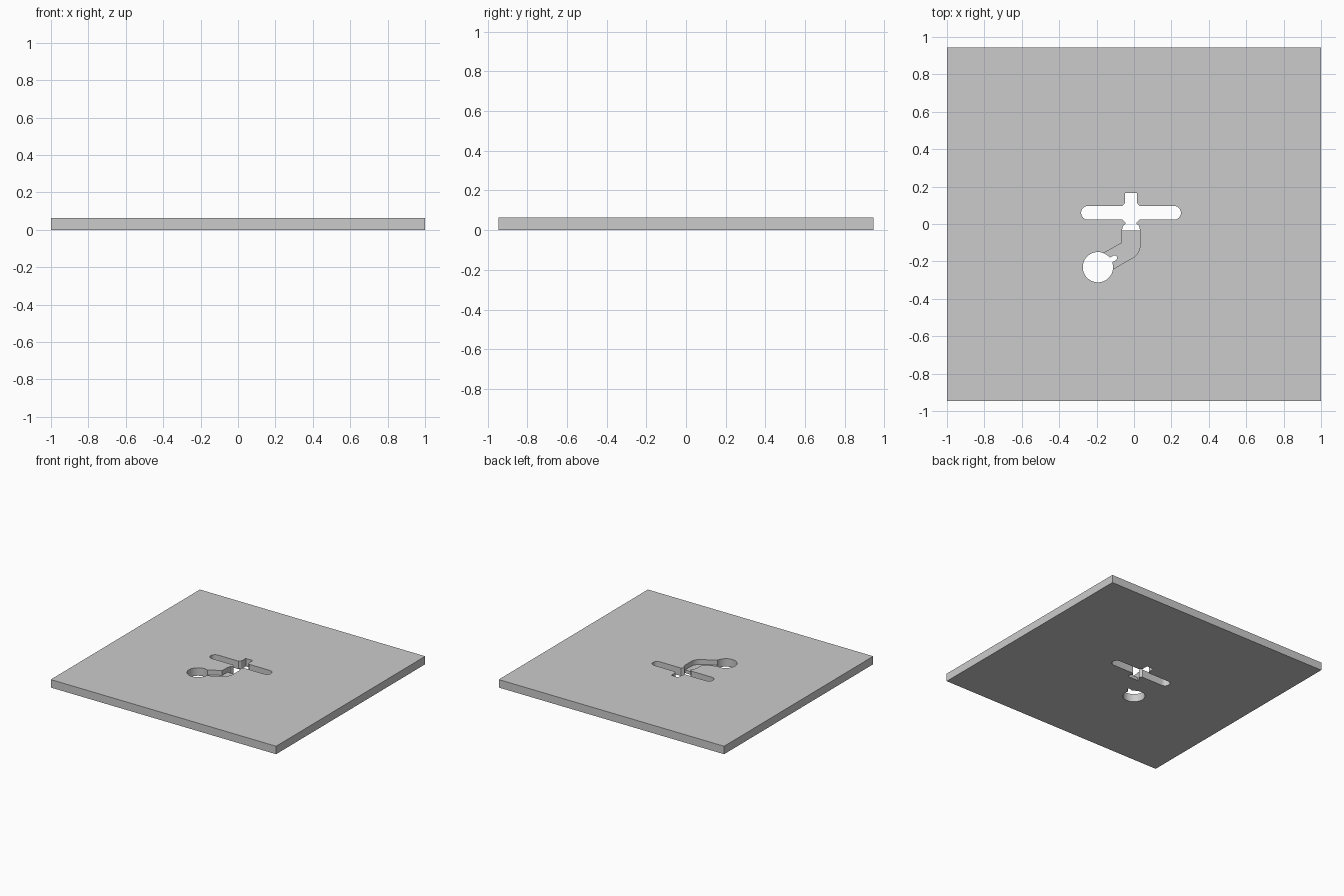
import bpy, bmesh, math

if "Cube" in bpy.data.objects:
    bpy.data.objects.remove(bpy.data.objects["Cube"])

TOP = 0.064


def prism(name, points, z0, z1):
    """Closed solid extruded from a counter-clockwise outline."""
    bm = bmesh.new()
    face = bm.faces.new([bm.verts.new((x, y, z0)) for x, y in points])
    ext = bmesh.ops.extrude_face_region(bm, geom=[face])
    verts = [v for v in ext["geom"] if isinstance(v, bmesh.types.BMVert)]
    bmesh.ops.translate(bm, verts=verts, vec=(0, 0, z1 - z0))
    bmesh.ops.recalc_face_normals(bm, faces=bm.faces)
    mesh = bpy.data.meshes.new(name)
    bm.to_mesh(mesh)
    bm.free()
    obj = bpy.data.objects.new(name, mesh)
    bpy.context.collection.objects.link(obj)
    return obj


def arc(cx, cy, r, a0, a1, n):
    return [(cx + r * math.cos(math.radians(a0 + (a1 - a0) * i / n)),
             cy + r * math.sin(math.radians(a0 + (a1 - a0) * i / n)))
            for i in range(n + 1)]


# Flat plate
plate = prism("plate", [(-1, -0.945), (1, -0.945), (1, 0.945), (-1, 0.945)], 0, TOP)

# Cross-shaped through slot: round-ended bar with a short stem above and below
cx, r, ymid = -0.016, 0.037, 0.06
right = [(0.048, -0.036), (0.046, -0.02), (0.04, -0.006), (0.028, 0.002),
         (0.03, 0.008), (0.046, 0.023)]
upper = [(0.046, 0.097), (0.034, 0.11), (0.031, 0.12), (0.031, 0.166)]
outline = [(cx + x, y) for x, y in right]
outline += arc(0.214, ymid, r, -90, 90, 12)
outline += [(cx + x, y) for x, y in upper]
outline += [(cx - x, y) for x, y in reversed(upper)]
outline += arc(-0.246, ymid, r, 90, 270, 12)
outline += [(cx - x, y) for x, y in reversed(right)]
slot_cutter = prism("slot_cutter", outline, -0.1, 0.2)

# Round through hole with a small keyway notch
hx, hy, hr, tilt = -0.193, -0.231, 0.081, 29
c, s = math.cos(math.radians(tilt)), math.sin(math.radians(tilt))
tip = [(0.105, -0.014), (0.114, -0.008), (0.117, 0), (0.114, 0.008), (0.105, 0.014)]
hole = arc(hx, hy, hr, tilt + 10, tilt + 350, 40)
hole += [(hx + u * c - v * s, hy + u * s + v * c) for u, v in tip]
hole_cutter = prism("hole_cutter", hole, -0.1, 0.2)

# Shallow bent channel joining the slot to the hole
channel = [(-0.066, -0.034), (-0.068, -0.103), (-0.17, -0.16), (-0.17, -0.272)]
channel += [(-0.107, -0.238), (-0.012, -0.183)]
channel += arc(-0.05, -0.11, 0.083, -58, 0, 8)
channel += [(0.033, -0.034)]
channel_cutter = prism("channel_cutter", channel, 0.025, 0.2)

# Cut everything out of the plate
for cutter in (slot_cutter, hole_cutter, channel_cutter):
    cutter.hide_render = True
    cutter.hide_viewport = False
    mod = plate.modifiers.new(cutter.name, "BOOLEAN")
    mod.operation = "DIFFERENCE"
    mod.solver = "EXACT"
    mod.object = cutter

bpy.context.view_layer.objects.active = plate
plate.select_set(True)
for mod in list(plate.modifiers):
    bpy.ops.object.modifier_apply(modifier=mod.name)
for cutter in (slot_cutter, hole_cutter, channel_cutter):
    bpy.data.objects.remove(cutter, do_unlink=True)
bpy.ops.object.shade_smooth_by_angle(angle=math.radians(25))
